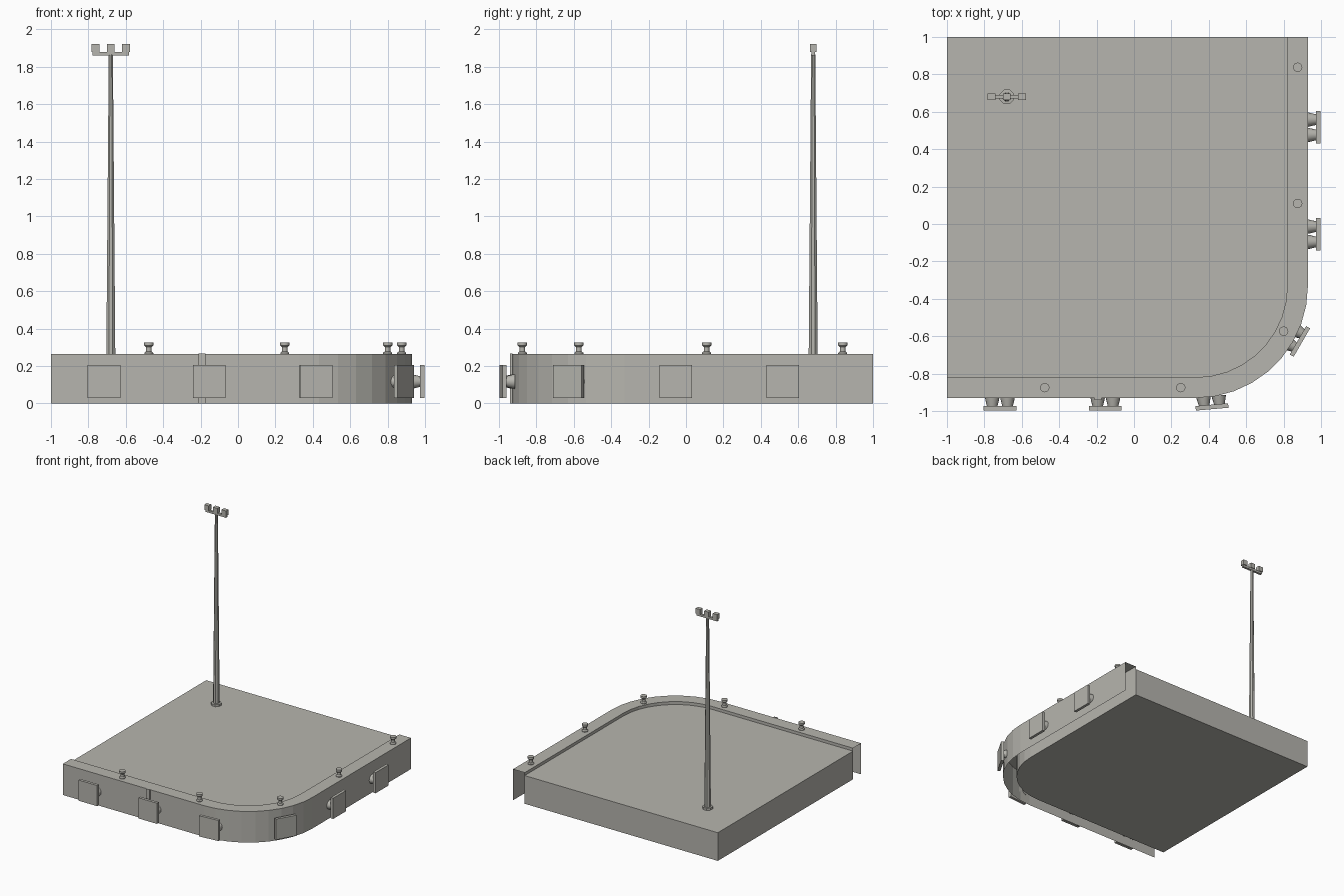
import bpy, bmesh, math
from mathutils import Matrix, Vector

if "Cube" in bpy.data.objects:
    bpy.data.objects.remove(bpy.data.objects["Cube"])


def material(name, rgb):
    m = bpy.data.materials.new(name)
    m.diffuse_color = (*rgb, 1)
    m.use_nodes = True
    m.node_tree.nodes["Principled BSDF"].inputs["Base Color"].default_value = m.diffuse_color
    return m


CONCRETE = material("concrete_grey", (0.47, 0.463, 0.425))


def finish(bm, name, smooth=False):
    me = bpy.data.meshes.new(name)
    bm.to_mesh(me)
    bm.free()
    me.materials.append(CONCRETE)
    ob = bpy.data.objects.new(name, me)
    bpy.context.collection.objects.link(ob)
    if smooth:
        bpy.ops.object.select_all(action='DESELECT')
        ob.select_set(True)
        bpy.context.view_layer.objects.active = ob
        bpy.ops.object.shade_smooth_by_angle(angle=math.radians(40))
    return ob


def add_box(bm, loc, size, mat=Matrix()):
    bmesh.ops.create_cube(bm, size=1, matrix=mat @ Matrix.Translation(loc) @ Matrix.Diagonal((*size, 1)))


def add_lathe(bm, profile, seg, mat):
    # closed solid of revolution about local z from (radius, height) pairs
    rings = [[bm.verts.new(mat @ Vector((r * math.cos(2 * math.pi * i / seg),
                                         r * math.sin(2 * math.pi * i / seg), z)))
              for i in range(seg)] for r, z in profile]
    for a, b in zip(rings, rings[1:]):
        for i in range(seg):
            j = (i + 1) % seg
            bm.faces.new((a[i], a[j], b[j], b[i]))
    bm.faces.new(rings[0][::-1])
    bm.faces.new(rings[-1])


CX, CY, STEPS = 0.33, -0.33, 9
DECK, TOP = 0.24, 0.265


def quay_line(r):
    # straight front edge, rounded corner, straight right edge
    pts = [(-1, CY - r)]
    for i in range(STEPS + 1):
        a = math.radians(-90 + 90 * i / STEPS)
        pts.append((CX + r * math.cos(a), CY + r * math.sin(a)))
    return pts + [(CX + r, 1)]


# deck slab with one rounded corner
bm = bmesh.new()
outline = quay_line(0.49) + [(-1, 1)]
base = bm.faces.new([bm.verts.new((x, y, 0)) for x, y in outline])
ext = bmesh.ops.extrude_face_region(bm, geom=[base], use_keep_orig=True)
bmesh.ops.translate(bm, vec=(0, 0, DECK),
                    verts=[v for v in ext["geom"] if isinstance(v, bmesh.types.BMVert)])
bmesh.ops.recalc_face_normals(bm, faces=bm.faces)
finish(bm, "deck_slab")

# hollow curb: inner lip, flat cap and outer quay wall
bm = bmesh.new()
rows = [[bm.verts.new((x, y, z)) for x, y in quay_line(r)]
        for r, z in ((0.6, 0), (0.6, TOP), (0.49, TOP), (0.49, DECK))]
for a, b in zip(rows, rows[1:]):
    for i in range(len(a) - 1):
        bm.faces.new((a[i], a[i + 1], b[i + 1], b[i]))
finish(bm, "quay_wall")

# ladder strip on the front wall
bm = bmesh.new()
add_box(bm, (-0.193, -0.934, 0.134), (0.036, 0.012, 0.268))
finish(bm, "ladder_strip")

# fenders: x, y on the plate centre and outward direction in degrees
for k, (x, y, ang) in enumerate([(-0.717, -0.985, -90), (-0.153, -0.985, -90),
                                 (0.417, -0.978, -85), (0.887, -0.628, -30),
                                 (0.985, -0.055, 0), (0.985, 0.517, 0)]):
    bm = bmesh.new()
    m = Matrix.Translation((x, y, 0.117)) @ Matrix.Rotation(math.radians(ang), 4, 'Z')
    add_box(bm, (0, 0, 0), (0.024, 0.175, 0.176), m)
    for s in (-1, 1):
        cone = m @ Matrix.Translation((-0.058, s * 0.041, 0)) @ Matrix.Rotation(math.pi / 2, 4, 'Y')
        add_lathe(bm, [(0.039, 0), (0.036, 0.015), (0.028, 0.048)], 16, cone)
    finish(bm, f"fender_{k + 1}", True)

# mooring bollards along the curb
for k, (x, y) in enumerate([(-0.477, -0.875), (0.25, -0.875), (0.8, -0.573),
                            (0.875, 0.11), (0.875, 0.838)]):
    bm = bmesh.new()
    add_lathe(bm, [(0.024, 0), (0.024, 0.006), (0.015, 0.014), (0.015, 0.036),
                   (0.025, 0.046), (0.025, 0.062)], 16, Matrix.Translation((x, y, TOP)))
    finish(bm, f"bollard_{k + 1}", True)

# light mast with base flange
MX, MY = -0.68, 0.68
bm = bmesh.new()
add_lathe(bm, [(0.041, 0), (0.041, 0.018), (0.026, 0.019), (0.012, 1.625)], 8,
          Matrix.Translation((MX, MY, DECK)) @ Matrix.Rotation(math.pi / 8, 4, 'Z'))
finish(bm, "light_mast")

# crossbar and three floodlights
bm = bmesh.new()
add_box(bm, (MX, MY, 1.87), (0.195, 0.02, 0.018))
finish(bm, "mast_crossbar")
for k in range(3):
    bm = bmesh.new()
    add_box(bm, (MX + (k - 1) * 0.081, MY, 1.901), (0.042, 0.034, 0.044))
    finish(bm, f"floodlight_{k + 1}")
